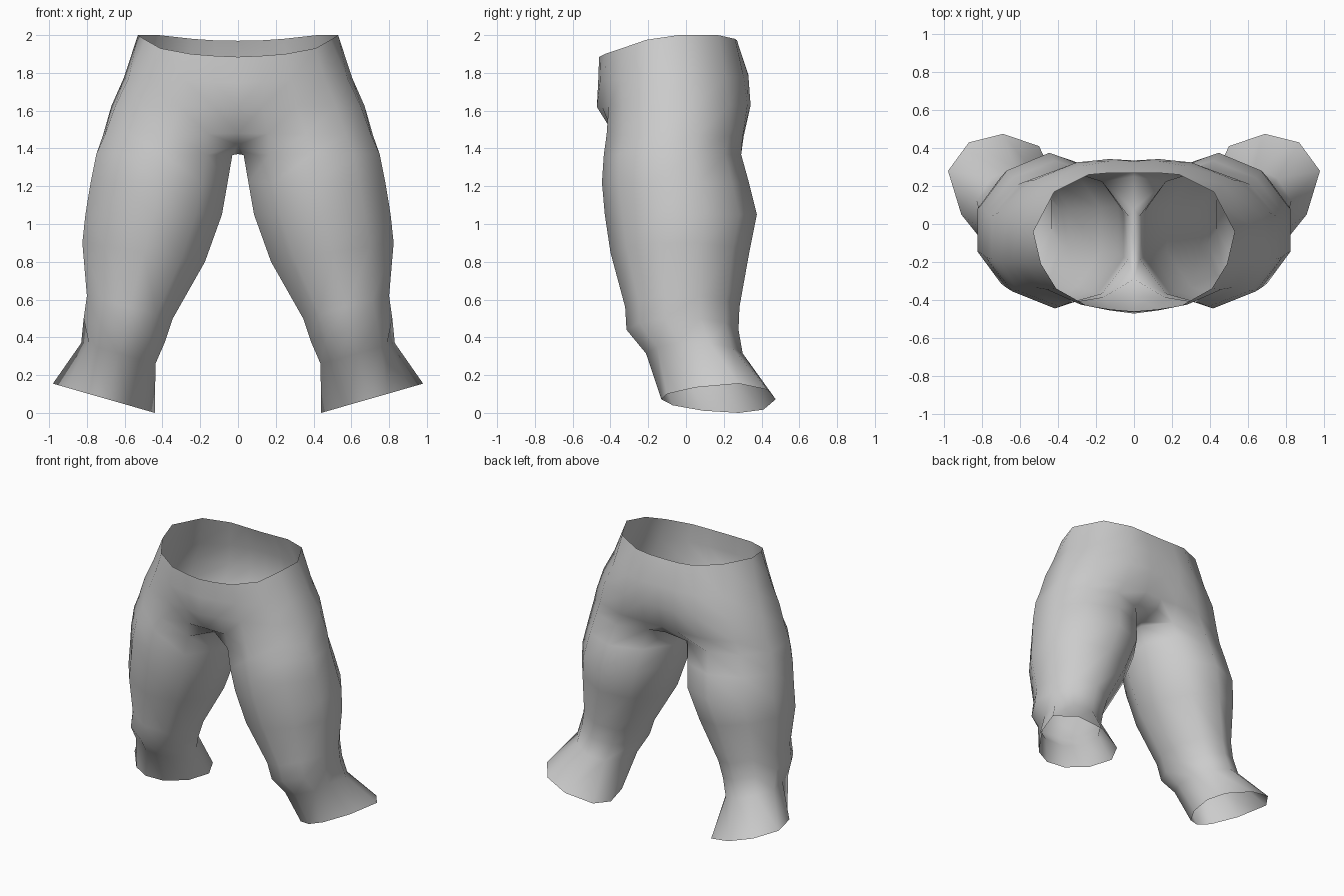
import bpy, bmesh, math

if "Cube" in bpy.data.objects:
    bpy.data.objects.remove(bpy.data.objects["Cube"])

mat = bpy.data.materials.new("plain grey cloth")
mat.diffuse_color = (0.6, 0.6, 0.6, 1)
mat.use_nodes = True
mat.node_tree.nodes["Principled BSDF"].inputs["Base Color"].default_value = mat.diffuse_color

# Pelvis half rows, back centre -> outer hip -> front centre: (x, y)
waist = [(0, .27), (.12, .27), (.24, .26), (.42, .17), (.53, -.04),
         (.49, -.21), (.41, -.34), (.25, -.43), (.12, -.45), (0, -.46)]
waist_z = [1.97, 1.972, 1.98, 2.0, 2.0, 1.975, 1.93, 1.90, 1.89, 1.885]
belly = [(0, .33), (.13, .33), (.28, .305), (.47, .21), (.605, 0),
         (.58, -.2), (.46, -.345), (.28, -.425), (.13, -.455), (0, -.465)]
seat = [(0, .335), (.13, .342), (.30, .325), (.53, .23), (.67, .04),
        (.65, -.2), (.52, -.335), (.31, -.41), (.13, -.445), (0, -.472)]
hip = [(0, .295), (.14, .305), (.34, .30), (.57, .225), (.715, .06),
       (.705, -.19), (.57, -.335), (.36, -.42), (.16, -.385), (0, -.385)]

# Leg rings: inner x, inner z, outer x, outer z, front y, back y
leg = [(.03, 1.365, .75, 1.37, -.435, .292),
       (.055, 1.22, .78, 1.22, -.445, .333),
       (.085, 1.05, .808, 1.05, -.43, .375),
       (.175, .80, .824, .90, -.40, .335),
       (.345, .50, .80, .62, -.322, .283),
       (.385, .38, .817, .50, -.315, .278),
       (.437, .26, .83, .37, -.212, .30)]

# Slanted hem, starting at the outer back: (x, y)
hem = [(.98, .28), (.87, .43), (.69, .475), (.50, .41), (.44, .28),
       (.48, .09), (.58, -.07), (.69, -.13), (.79, -.10), (.91, .05)]

# Crotch seam, back to front
seam = [(0, .25, 1.40), (0, .08, 1.37), (0, -.10, 1.37), (0, -.29, 1.42)]

bm = bmesh.new()
SIDES = 10


def leg_ring(xi, zi, xo, zo, yf, yb):
    ring = []
    for k in range(SIDES):
        a = math.radians(18 + 36 * k)
        t = 0.5 + 0.5 * math.cos(a) / math.cos(math.radians(18))
        flat = 0.95 if k in (1, 8) else 1  # slightly flattened outer corners
        y = (yf + yb) / 2 + (yb - yf) / 2 * math.sin(a) * flat
        ring.append(bm.verts.new((xi + (xo - xi) * t, y, zi + (zo - zi) * t)))
    return ring


def bridge(a, b):
    for i in range(len(a) - 1):
        bm.faces.new((a[i], a[i + 1], b[i + 1], b[i]))


# Leg tube, open at the hem, with the ankle drawn in at the outer front
rings = [leg_ring(*r) for r in leg]
rings[-1][9].co.x -= .04
rings.append([bm.verts.new((x, y, (x - .44) * .287)) for x, y in hem])
for upper, lower in zip(rings, rings[1:]):
    bridge(lower + lower[:1], upper + upper[:1])

# Crotch strip between the inner thigh and the seam
top = rings[0]
seam_verts = [bm.verts.new(p) for p in seam]
bridge(top[3:7], seam_verts)

# Pelvis, open at the waist
rows = [[bm.verts.new((x, y, z)) for (x, y), z in zip(waist, waist_z)]]
for pts, zb, zf in ((belly, 1.79, 1.75), (seat, 1.63, 1.62), (hip, 1.46, 1.48)):
    rows.append([bm.verts.new((x, y, zb + (zf - zb) * i / 9))
                 for i, (x, y) in enumerate(pts)])
rows.append([seam_verts[0]] + [top[k] for k in (3, 2, 1, 0, 9, 8, 7, 6)]
            + [seam_verts[3]])
for upper, lower in zip(rows, rows[1:]):
    bridge(upper, lower)

for f in bm.faces:
    f.smooth = True
mesh = bpy.data.meshes.new("trousers")
bm.to_mesh(mesh)
bm.free()
mesh.materials.append(mat)
trousers = bpy.data.objects.new("trousers", mesh)
bpy.context.collection.objects.link(trousers)

# Other half
mirror = trousers.modifiers.new("mirror", 'MIRROR')
mirror.use_clip = True
mirror.merge_threshold = 0.001
